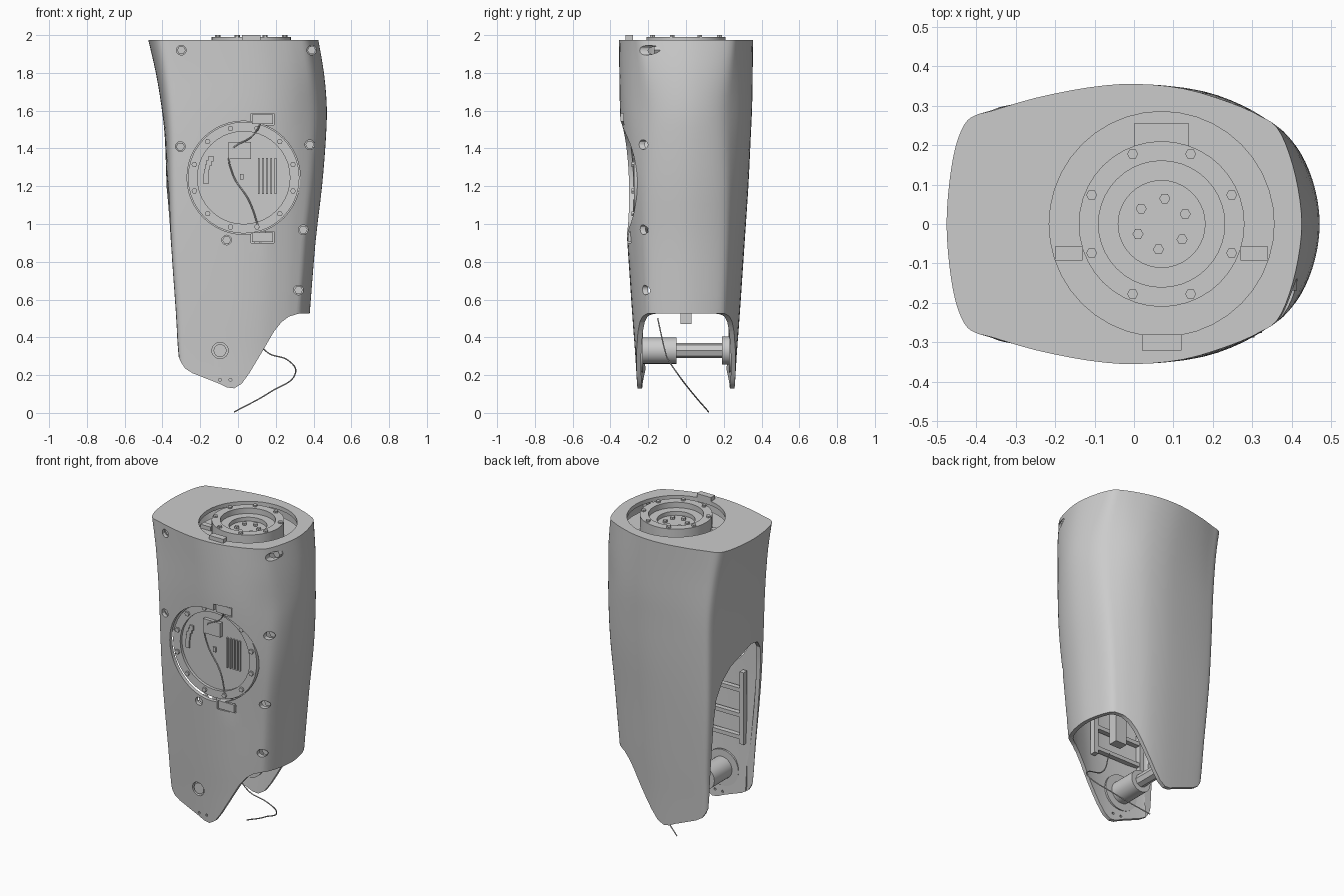
import bpy, bmesh, math
from mathutils import Vector

cube = bpy.data.objects.get("Cube")
if cube:
    bpy.data.objects.remove(cube, do_unlink=True)

grey = bpy.data.materials.new("plain grey")
grey.use_nodes = True
grey.diffuse_color = (0.6, 0.6, 0.6, 1)
grey.node_tree.nodes["Principled BSDF"].inputs["Base Color"].default_value = (0.6, 0.6, 0.6, 1)


def smooth(ob, angle=35):
    bpy.ops.object.select_all(action='DESELECT')
    ob.select_set(True)
    bpy.context.view_layer.objects.active = ob
    bpy.ops.object.shade_smooth_by_angle(angle=math.radians(angle))


def finish(name, bm):
    bmesh.ops.remove_doubles(bm, verts=bm.verts, dist=1e-5)
    bmesh.ops.recalc_face_normals(bm, faces=bm.faces)
    mesh = bpy.data.meshes.new(name)
    bm.to_mesh(mesh)
    bm.free()
    mesh.materials.append(grey)
    ob = bpy.data.objects.new(name, mesh)
    bpy.context.collection.objects.link(ob)
    smooth(ob)
    return ob


def loft(name, rings, closed=False):
    bm = bmesh.new()
    loops = [[bm.verts.new(p) for p in ring] for ring in rings]
    for a, b in zip(loops, loops[1:]):
        for i in range(len(a)):
            j = (i + 1) % len(a)
            bm.faces.new((a[i], a[j], b[j], b[i]))
    if not closed:
        bm.faces.new(loops[0])
        bm.faces.new(loops[-1])
    return finish(name, bm)


def lathe(name, profile, centre, axis='y', sides=40):
    """Spin (radius, height) points; a profile that returns to its start makes a ring."""
    rings = []
    for r, h in profile:
        turns = [2 * math.pi * i / sides for i in range(sides)]
        uv = [(r * math.cos(a), r * math.sin(a)) for a in turns]
        rings.append([Vector(centre) + Vector((u, h, v) if axis == 'y' else (u, v, h)) for u, v in uv])
    return loft(name, rings, profile[0] == profile[-1])


def cyl(name, r, lo, hi, centre, axis='y', sides=32):
    return lathe(name, [(r, lo), (r, hi)], centre, axis, sides)


def ring(name, r_out, r_in, lo, hi, centre, axis='y'):
    return lathe(name, [(r_out, lo), (r_out, hi), (r_in, hi), (r_in, lo), (r_out, lo)], centre, axis)


def box(name, centre, size):
    bm = bmesh.new()
    bmesh.ops.create_cube(bm, size=1)
    for v in bm.verts:
        v.co = Vector(centre) + Vector([a * b for a, b in zip(v.co, size)])
    return finish(name, bm)


def wire(name, points, radius):
    curve = bpy.data.curves.new(name, 'CURVE')
    curve.dimensions = '3D'
    curve.bevel_depth = radius
    curve.bevel_resolution = 2
    spline = curve.splines.new('BEZIER')
    spline.bezier_points.add(len(points) - 1)
    for bp, p in zip(spline.bezier_points, points):
        bp.co = p
        bp.handle_left_type = bp.handle_right_type = 'AUTO'
    curve.materials.append(grey)
    bpy.context.collection.objects.link(bpy.data.objects.new(name, curve))


def refine(rows, closed, n=3):
    """Catmull-Rom points through the rows."""
    out, count = [], len(rows)

    def pick(i):
        return rows[i % count] if closed else rows[max(0, min(count - 1, i))]
    for i in range(count if closed else count - 1):
        for k in range(n):
            f = k / n
            out.append(tuple(
                b + .5 * f * (c - a + f * (2 * a - 5 * b + 4 * c - d + f * (3 * (b - c) + d - a)))
                for a, b, c, d in zip(pick(i - 1), pick(i), pick(i + 1), pick(i + 2))))
    return out if closed else out + [rows[-1]]


# Half cross-sections (x fraction, y fraction): basic, and with square left end and round right end
BASE = [(0, 0), (.008, .3), (.025, .55), (.05, .71), (.08, .775), (.13, .81), (.25, .9), (.4, .975),
        (.53, 1), (.67, .965), (.8, .865), (.88, .775), (.93, .69), (.965, .5), (.99, .25), (1, 0)]
ALT = [(0, 0), (.003, .4), (.008, .68), (.016, .82), (.035, .885), (.08, .915), (.2, .95), (.38, .99),
       (.53, 1), (.67, .955), (.78, .85), (.87, .7), (.93, .555), (.97, .375), (.993, .18), (1, 0)]
# Shell levels: z, left x, right x, half depth, left squareness, right roundness
LEVELS = [(0, -.295, .33, .25, 1, 0), (.3, -.327, .36, .268, 1, 0), (.53, -.338, .38, .285, 1, 0),
          (.9, -.363, .41, .31, .95, .1), (1.2, -.378, .445, .33, .8, .35), (1.45, -.387, .465, .342, .7, .7),
          (1.62, -.405, .47, .35, .5, .9), (1.8, -.435, .455, .353, .25, .5), (1.975, -.475, .425, .355, 0, 0)]


def half(left, right):
    weights = [left] * 8 + [right] * 8
    return [(a + w * (c - a), b + w * (d - b)) for (a, b), (c, d), w in zip(BASE, ALT, weights)]


def section(z, xl, xr, d, left, right):
    pts = half(left, right)
    pts = refine(pts + [(t, -v) for t, v in pts[-2:0:-1]], True)
    return [(xl + t * (xr - xl), v * d, z) for t, v in pts]


def lerp(pairs, x):
    for (x0, *a), (x1, *b) in zip(pairs, pairs[1:]):
        if x <= x1:
            f = (x - x0) / (x1 - x0)
            return [p + f * (q - p) for p, q in zip(a, b)]


def front_y(x, z):
    xl, xr, d, left, right = lerp(LEVELS, z)
    return -d * lerp(half(left, right), (x - xl) / (xr - xl))[0]


levels = refine(LEVELS, False)
shell = loft("outer_shell", [section(*lv) for lv in levels])
W = 0.024
inner = [(z, xl + W, xr - W, d - W, *ends) for z, xl, xr, d, *ends in levels]
inner[0] = (-.1,) + inner[0][1:]
inner[-1] = (1.95,) + inner[-1][1:]
cutters = [loft("cut_inside", [section(*lv) for lv in inner])]

# Curved lower edge, and the tall opening in one side
edge = [(-.5, .42), (-.32, .31), (-.3, .265), (-.28, .235), (-.24, .21), (-.1, .155), (-.06, .135),
        (-.02, .13), (.02, .155), (.06, .21), (.12, .31), (.19, .43), (.23, .48), (.27, .51),
        (.32, .525), (.6, .535), (.6, -.2), (-.5, -.2)]
cutters.append(loft("cut_lower_edge", [[(x, y, z) for x, z in edge] for y in (-.6, .6)]))
gap = [(-.222, -.2), (-.235, 1.05), (-.225, 1.17), (-.19, 1.22), (-.12, 1.235), (.08, 1.17), (.16, 1.1),
       (.21, 1.0), (.225, .85), (.222, -.2)]
cutters.append(loft("cut_side_opening", [[(x, y, z) for y, z in gap] for x in (-.7, -.27)]))

# Top socket, front dish, tab notches and screw holes
HIP = (.07, 0, 0)
DISH = (.03, 0, 1.245)
cutters.append(cyl("cut_socket", .285, 1.9, 2.2, HIP, 'z', 40))
cutters.append(cyl("cut_dish", .3, -.6, -.1, DISH, 'y', 48))
for z in (1.555, .93):
    cutters.append(box("cut_notch", (.13, -.4, z), (.12, .24, .06)))
screws = [(-.3, 1.92), (.39, 1.92), (-.305, 1.41), (.38, 1.42), (.345, .97), (.32, .65), (-.06, .915)]
for x, z in screws:
    y = front_y(x, z)
    cutters.append(cyl("cut_screw", .026, -.6, y + .06, (x, 0, z), 'y', 12))
    cyl("shell_screw", .023, y + .03, y + .07, (x, 0, z), 'y', 6)
AXLE = (-.095, 0, .33)
cutters.append(cyl("cut_axle_hole", .043, -.6, -.15, AXLE, 'y', 24))
for x in (-.095, -.04):
    cutters.append(cyl("cut_pin_hole", .008, -.6, -.15, (x, 0, .175), 'y', 8))

for c in cutters:
    mod = shell.modifiers.new("cut", 'BOOLEAN')
    mod.operation = 'DIFFERENCE'
    mod.solver = 'EXACT'
    mod.object = c
    bpy.context.view_layer.objects.active = shell
    bpy.ops.object.modifier_apply(modifier=mod.name)
    bpy.data.objects.remove(c, do_unlink=True)
smooth(shell, 30)

# Hip joint in the top socket
cyl("socket_floor", .3, 1.86, 1.9, HIP, 'z', 40)
ring("hip_flange", .21, .16, 1.7, 1.99, HIP, 'z')
ring("hip_inner_ring", .165, .11, 1.7, 1.955, HIP, 'z')
cyl("hip_hub", .115, 1.7, 1.93, HIP, 'z')
for i in range(8):
    a = math.pi * (i + .5) / 4
    cyl("hip_bolt", .014, 1.98, 2, (.07 + .192 * math.cos(a), .192 * math.sin(a), 0), 'z', 6)
for i in range(6):
    a = math.pi * i / 3 + .4
    cyl("hub_bolt", .014, 1.92, 1.945, (.07 + .065 * math.cos(a), .065 * math.sin(a), 0), 'z', 6)
box("socket_front_tab", (.07, -.3, 1.975), (.1, .04, .05))
box("socket_rear_pad", (.07, .225, 1.905), (.14, .06, .04))
for x in (-.165, .305):
    box("socket_side_tab", (x, -.075, 1.905), (.07, .035, .04))

# Knee motor behind the front dish
ring("dish_ring", .295, .245, -.276, -.25, DISH)
ring("dish_wall", .302, .288, -.25, -.2, DISH)
cyl("dish_face", .26, -.258, -.22, DISH, 'y', 48)
cyl("motor_body", .24, -.23, .12, DISH, 'y', 48)
cyl("motor_cap", .17, .12, .17, DISH, 'y', 40)
for i in range(12):
    a = math.pi * (i + .5) / 6
    cyl("dish_bolt", .015, -.288, -.27, (.03 + .27 * math.cos(a), 0, 1.245 + .27 * math.sin(a)), 'y', 6)
for i in range(5):
    box("grille_bar", (.11 + .022 * i, -.262, 1.255), (.01, .014, .19))
for i in range(6):
    a = math.radians(150 + 7 * i)
    box("dish_arc_rib", (.03 + .2 * math.cos(a), -.262, 1.245 + .2 * math.sin(a)), (.025, .012, .03))
box("dish_connector", (.01, -.265, 1.39), (.12, .03, .09))
box("dish_sensor", (.02, -.262, 1.25), (.02, .012, .03))
for y, z in ((-.3, 1.555), (-.275, .93)):
    box("dish_tab", (.13, y, z), (.11, .06, .05))
wire("dish_cable", [(.14, -.325, 1.57), (.08, -.29, 1.47), (-.04, -.275, 1.38), (-.03, -.266, 1.27),
                    (.06, -.266, 1.12), (.11, -.285, .98)], .004)

# Lower axle between the two cheeks
cyl("axle_barrel", .07, -.24, -.05, AXLE)
cyl("axle_shaft", .04, -.06, .2, AXLE, 'y', 8)
cyl("axle_end", .075, .19, .24, AXLE)
cyl("axle_plug", .034, -.258, -.23, AXLE, 'y', 24)
for y in (-.234, .234):
    ring("cheek_flange", .115, .06, y - .006, y + .006, AXLE)

# Inner frame seen through the side opening
for x in (-.24, .1):
    box("frame_rail", (x, -.234, .75), (.03, .036, .46))
for z in (.56, .7, .86):
    box("frame_rung", (-.07, -.236, z), (.34, .032, .025))
box("frame_block", (.12, 0, .6), (.08, .06, .26))

# Loose cable hanging below
wire("loose_cable", [(-.02, .12, .005), (.17, .03, .11), (.305, -.05, .215), (.27, -.09, .275),
                     (.15, -.11, .325), (.06, -.15, .5)], .0035)
